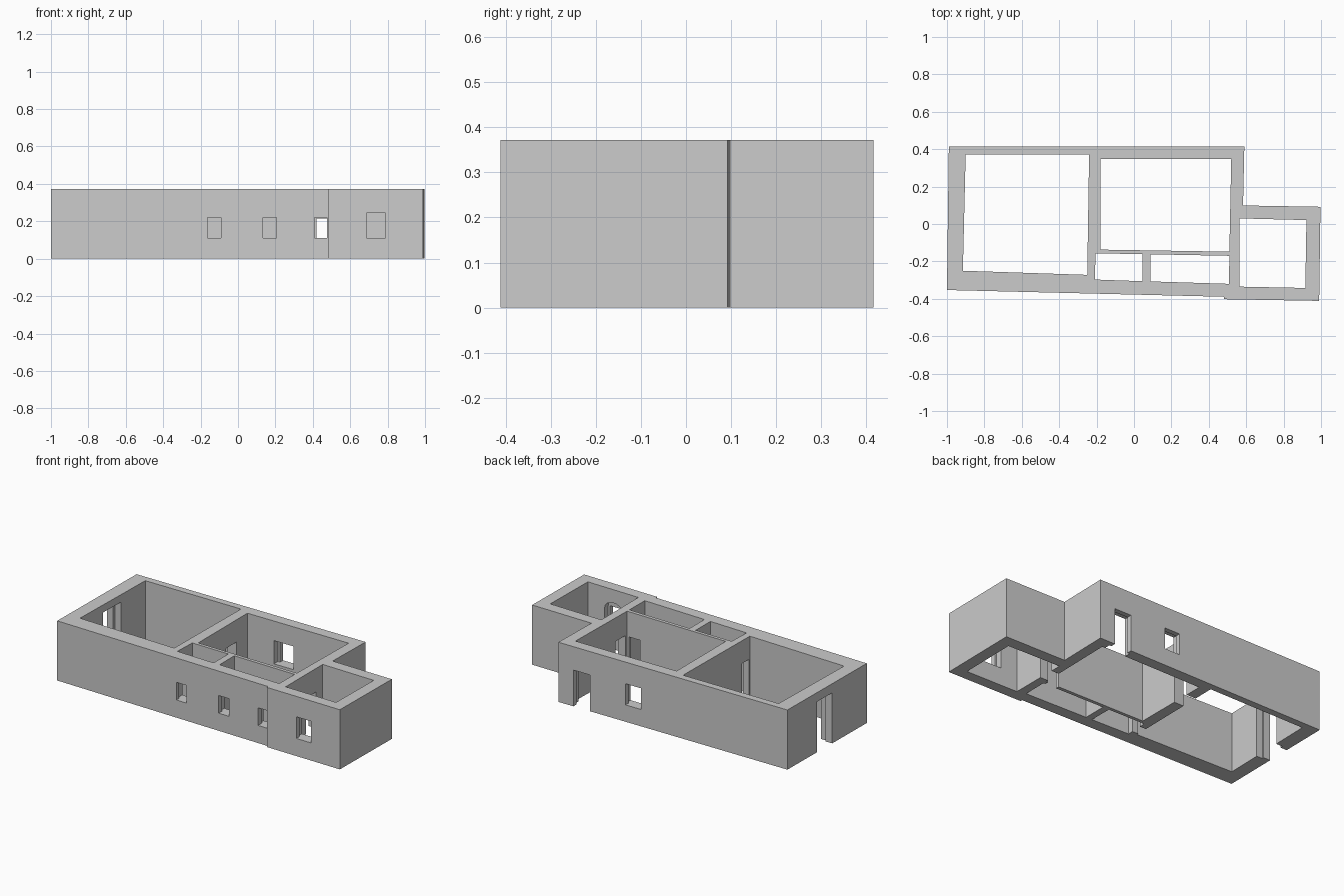
import bpy, bmesh, math
from mathutils import Vector

if "Cube" in bpy.data.objects:
    bpy.data.objects.remove(bpy.data.objects["Cube"])

HEIGHT = 0.372


def prism(name, pts, lo, hi, axis="z"):
    """Extrude a closed outline from lo to hi along z (plan) or y (x-z profile)."""
    bm = bmesh.new()
    place = (lambda a, b: (a, b, lo)) if axis == "z" else (lambda a, b: (a, lo, b))
    step = Vector((0, 0, hi - lo)) if axis == "z" else Vector((0, hi - lo, 0))
    face = bm.faces.new([bm.verts.new(place(*p)) for p in pts])
    top = bmesh.ops.extrude_face_region(bm, geom=[face])["geom"]
    bmesh.ops.translate(bm, vec=step, verts=[v for v in top if isinstance(v, bmesh.types.BMVert)])
    bmesh.ops.recalc_face_normals(bm, faces=bm.faces)
    mesh = bpy.data.meshes.new(name)
    bm.to_mesh(mesh)
    bm.free()
    obj = bpy.data.objects.new(name, mesh)
    bpy.context.collection.objects.link(obj)
    return obj


def box(name, x, y, z):
    return prism(name, [(x[0], y[0]), (x[1], y[0]), (x[1], y[1]), (x[0], y[1])], *z)


# Outer shape of the walls
walls = prism("house_walls", [
    (-1, -0.353), (-0.99, 0.415), (0.59, 0.415), (0.583, 0.099), (0.997, 0.092),
    (0.99, -0.411), (0.48, -0.402), (0.48, -0.389)], 0, HEIGHT)

# Rooms, open above and below
rooms = {
    "large_room": [(-0.9, 0.372), (-0.24, 0.372), (-0.25, -0.272), (-0.915, -0.25)],
    "main_room": [(-0.178, 0.347), (0.52, 0.347), (0.51, -0.148), (-0.178, -0.137)],
    "small_room": [(-0.205, -0.157), (0.046, -0.161), (0.046, -0.306), (-0.21, -0.297)],
    "narrow_room": [(0.088, -0.162), (0.51, -0.17), (0.508, -0.32), (0.088, -0.307)],
    "side_room": [(0.563, 0.03), (0.922, 0.021), (0.916, -0.342), (0.563, -0.335)],
}
cutters = [prism(n, p, -0.1, HEIGHT + 0.1) for n, p in rooms.items()]

# Front windows: outer opening and wider inner reveal
for x0, x1 in [(-0.163, -0.092), (0.133, 0.206), (0.41, 0.476)]:
    cutters.append(box("window_opening", (x0, x1), (-0.45, -0.29), (0.11, 0.22)))
    cutters.append(box("window_reveal", (x0 - 0.012, x1 + 0.012), (-0.348, -0.29), (0.11, 0.232)))

# Side room window with an arched inner reveal
cutters.append(box("side_window", (0.687, 0.788), (-0.45, -0.32), (0.11, 0.245)))
arch = [(0.675, 0.11), (0.80, 0.11)]
arch += [(0.7375 + 0.0625 * math.cos(i * math.pi / 8), 0.24 + 0.05 * math.sin(i * math.pi / 8))
         for i in range(9)]
cutters.append(prism("arched_reveal", arch, -0.375, -0.32, "y"))

# Back window and back door
cutters += [
    box("back_window", (0.02, 0.126), (0.33, 0.45), (0.105, 0.237)),
    box("back_window_reveal", (0.005, 0.14), (0.33, 0.385), (0.105, 0.25)),
    box("back_door", (0.37, 0.486), (0.33, 0.45), (-0.1, 0.226)),
    box("back_door_reveal", (0.355, 0.5), (0.33, 0.385), (-0.1, 0.238)),
]

# Tall left door
cutters += [
    box("left_door", (-1.05, -0.88), (-0.018, 0.127), (-0.1, 0.315)),
    box("left_door_reveal", (-0.95, -0.88), (-0.03, 0.143), (-0.1, 0.325)),
]

# Inner doorways
cutters += [
    box("large_to_main", (-0.27, -0.16), (0.134, 0.24), (-0.1, 0.233)),
    box("large_to_small", (-0.27, -0.19), (-0.262, -0.195), (-0.1, 0.23)),
    box("main_to_narrow", (0.42, 0.497), (-0.19, -0.12), (-0.1, 0.215)),
    box("main_to_side", (0.49, 0.58), (-0.132, -0.036), (-0.1, 0.225)),
]

# Cut everything out of the walls, then drop the cutters
for c in cutters:
    c.hide_render = True
    mod = walls.modifiers.new(c.name, "BOOLEAN")
    mod.operation, mod.solver, mod.object = "DIFFERENCE", "EXACT", c
dg = bpy.context.evaluated_depsgraph_get()
result = bpy.data.meshes.new_from_object(walls.evaluated_get(dg))
walls.modifiers.clear()
walls.data = result
for c in cutters:
    bpy.data.objects.remove(c)
